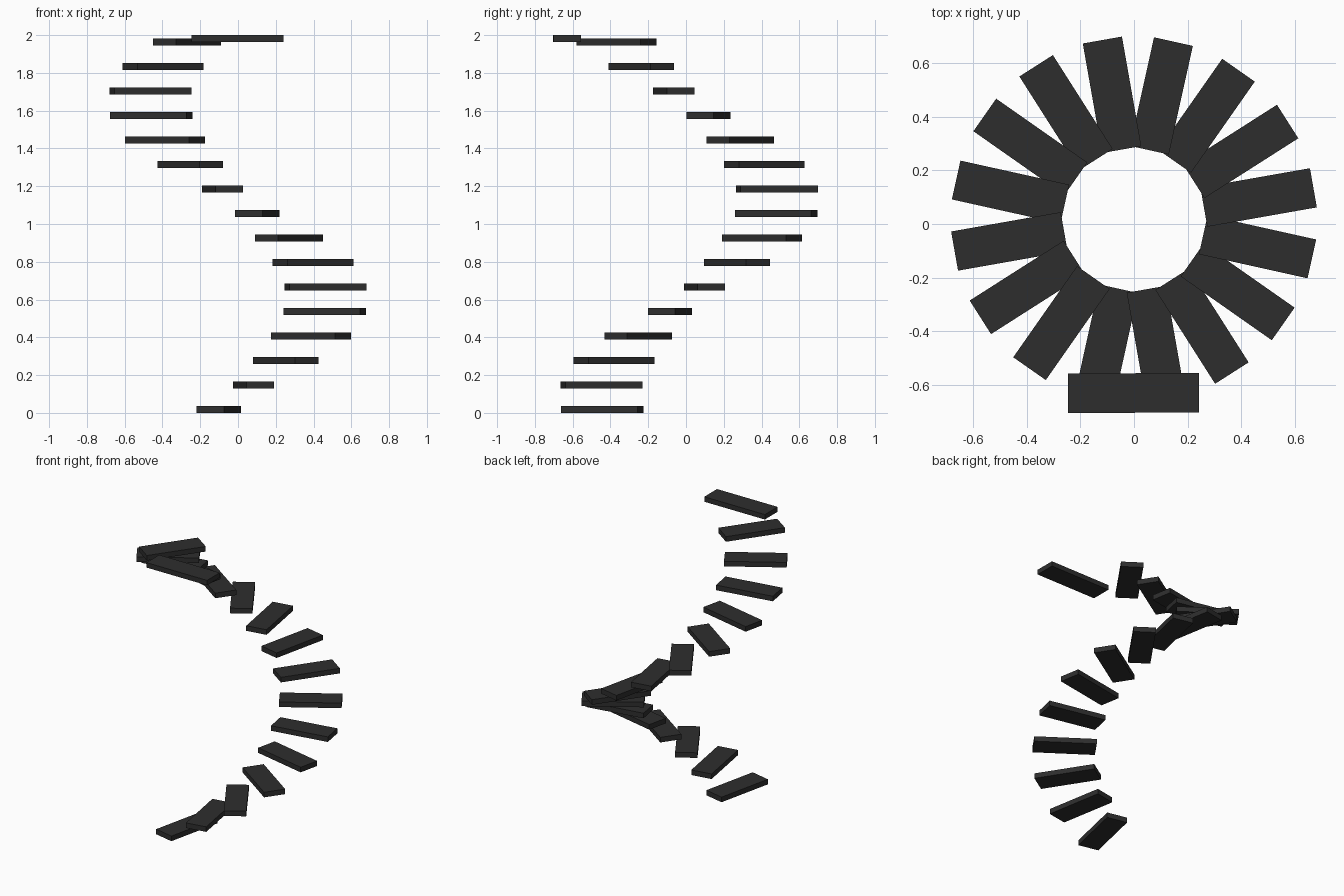
import bpy
from math import radians
from mathutils import Matrix, Vector

default = bpy.data.objects.get("Cube")
if default:
    bpy.data.objects.remove(default, do_unlink=True)

# Charcoal finish shared by every tread
charcoal = bpy.data.materials.new("charcoal")
charcoal.use_nodes = True
colour = (0.027, 0.027, 0.027, 1)
charcoal.diffuse_color = colour
charcoal.node_tree.nodes["Principled BSDF"].inputs["Base Color"].default_value = colour

STEPS = 16
WIDTH = 0.148
THICK = 0.037
INNER, OUTER = 0.264, 0.678
FIRST_ANGLE = -102.5
TURN = 360 / STEPS
RISE = 0.1297
CENTRE = Vector((0, 0.017, THICK / 2))


def slab(name, size, matrix):
    """Box of the given size, placed by a matrix."""
    bpy.ops.mesh.primitive_cube_add(size=1)
    ob = bpy.context.object
    ob.name = name
    ob.data.transform(Matrix.Diagonal((*size, 1)))
    ob.matrix_world = matrix
    ob.data.materials.append(charcoal)
    return ob


# Spiral of floating treads, climbing anticlockwise
for i in range(STEPS):
    turn = Matrix.Rotation(radians(FIRST_ANGLE + TURN * i), 4, 'Z')
    offset = Matrix.Translation(((INNER + OUTER) / 2, 0, RISE * i))
    slab(f"tread_{i + 1:02d}", (OUTER - INNER, WIDTH, THICK),
         Matrix.Translation(CENTRE) @ turn @ offset)

# Landing across the front at the top
slab("landing", (0.487, 0.147, 0.036),
     Matrix.Translation((-0.002, -0.629, 1.982)) @ Matrix.Rotation(radians(0.2), 4, 'Z'))
